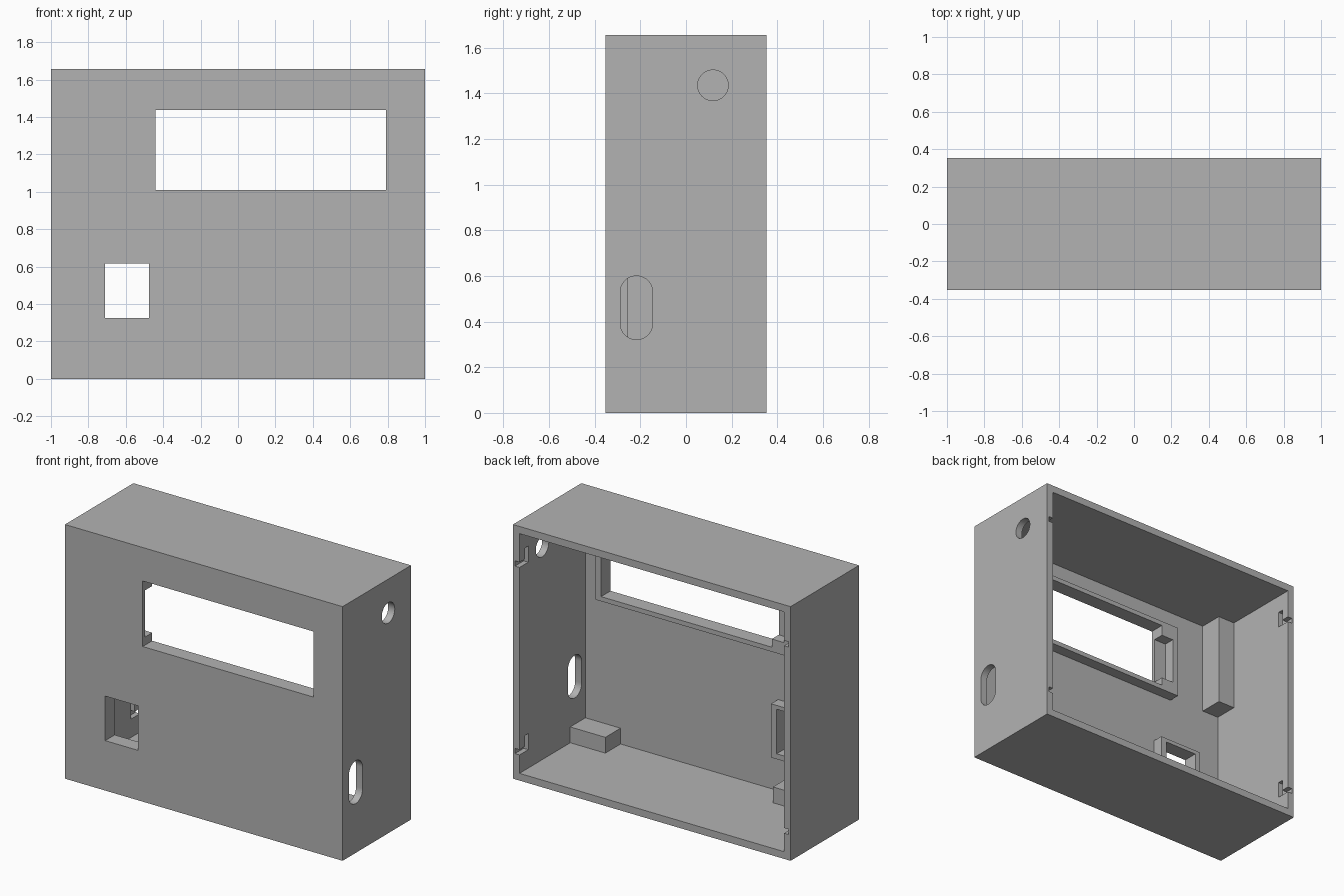
import bpy
import bmesh
from math import cos, sin, pi
from mathutils import Vector

old = bpy.data.objects.get("Cube")
if old:
    bpy.data.objects.remove(old, do_unlink=True)

# Main dimensions
DEPTH = 0.352          # half depth of the case
HEIGHT = 1.655
WALL = 0.047
INNER = 1 - WALL       # inside of the side walls
FRONT = -0.326         # inside of the front wall
FRAME = -0.254         # back of the raised frames
LEDGE = -0.17          # back of the ledges and post

grey = bpy.data.materials.new("matte_grey")
grey.use_nodes = True
grey.diffuse_color = (0.45, 0.45, 0.45, 1)
bsdf = next(n for n in grey.node_tree.nodes if n.type == 'BSDF_PRINCIPLED')
bsdf.inputs["Base Color"].default_value = (0.45, 0.45, 0.45, 1)


def prism(name, profile, x0, x1):
    """Extrude a (y, z) profile from x0 to x1."""
    bm = bmesh.new()
    face = bm.faces.new([bm.verts.new((x0, y, z)) for y, z in profile])
    moved = bmesh.ops.extrude_face_region(bm, geom=[face])["geom"]
    verts = [v for v in moved if isinstance(v, bmesh.types.BMVert)]
    bmesh.ops.translate(bm, verts=verts, vec=Vector((x1 - x0, 0, 0)))
    bmesh.ops.recalc_face_normals(bm, faces=bm.faces)
    mesh = bpy.data.meshes.new(name)
    bm.to_mesh(mesh)
    bm.free()
    mesh.materials.append(grey)
    obj = bpy.data.objects.new(name, mesh)
    bpy.context.collection.objects.link(obj)
    return obj


def box(name, x, y, z):
    return prism(name, [(y[0], z[0]), (y[1], z[0]), (y[1], z[1]), (y[0], z[1])], *x)


def cut(obj, cutter):
    """Subtract the cutter from the object and discard it."""
    cutter.hide_render = True
    mod = obj.modifiers.new("cut", 'BOOLEAN')
    mod.operation = 'DIFFERENCE'
    mod.solver = 'EXACT'
    mod.object = cutter
    bpy.context.view_layer.objects.active = obj
    bpy.ops.object.modifier_apply(modifier=mod.name)
    bpy.data.objects.remove(cutter, do_unlink=True)


def stadium(y, z0, z1, r, steps=20):
    """Rounded slot outline; z0 and z1 are the arc centres."""
    points = []
    for zc, start in ((z1, 0), (z0, pi)):
        for i in range(steps + 1):
            a = start + pi * i / steps
            points.append((y + r * cos(a), zc + r * sin(a)))
    if z0 == z1:   # full circle: drop the doubled ends
        points = points[:steps] + points[steps + 1:-1]
    return points


# Case shell, open at the back
shell = box("case_shell", (-1, 1), (-DEPTH, DEPTH), (0, HEIGHT))
cut(shell, box("cavity", (-INNER, INNER), (FRONT, 1), (WALL, HEIGHT - WALL)))

# Raised frames with their openings through the front wall
display_open = ((-0.44, 0.79), (-1, 0), (1.01, 1.437))
switch_open = ((-0.71, -0.475), (-1, 0), (0.325, 0.615))
display_frame = box("display_frame", (-0.57, 0.83), (FRONT, FRAME), (0.98, 1.467))
switch_frame = box("switch_frame", (-0.75, -0.435), (FRONT, FRAME), (0.29, 0.64))
for frame, opening in ((display_frame, display_open), (switch_frame, switch_open)):
    for part in (shell, frame):
        cut(part, box("opening", *opening))

# Relief in the end of the display frame
cut(display_frame, box("relief", (-0.528, -0.42), (-1, 0), (1.063, 1.367)))

# Cable slot and round socket hole in the left wall
cut(shell, prism("cable_slot", stadium(-0.217, 0.392, 0.529, 0.071), 0.9, 1.1))
cut(shell, prism("socket_hole", stadium(0.118, 1.435, 1.435, 0.067), 0.9, 1.1))

# L-shaped latch grooves inside both side walls
for side in (-1, 1):
    for z in (0.167, 1.388):
        groove = [(0.262, z), (0.5, z), (0.5, z + 0.034), (0.298, z + 0.034),
                  (0.298, z + 0.105), (0.262, z + 0.105)]
        cut(shell, prism("latch_groove", groove, side * 0.9, side * 0.986))

# Inner supports
box("left_ledge", (0.70, INNER), (FRONT, LEDGE), (WALL, 0.15))
box("right_ledge", (-0.76, -0.507), (FRONT, LEDGE), (WALL, 0.15))
box("corner_post", (-INNER, -0.831), (FRONT, LEDGE), (1.0, HEIGHT - WALL))

# Smooth the hole walls, keep every corner sharp
bpy.ops.object.select_all(action='DESELECT')
shell.select_set(True)
bpy.context.view_layer.objects.active = shell
bpy.ops.object.shade_smooth_by_angle(angle=0.5)
